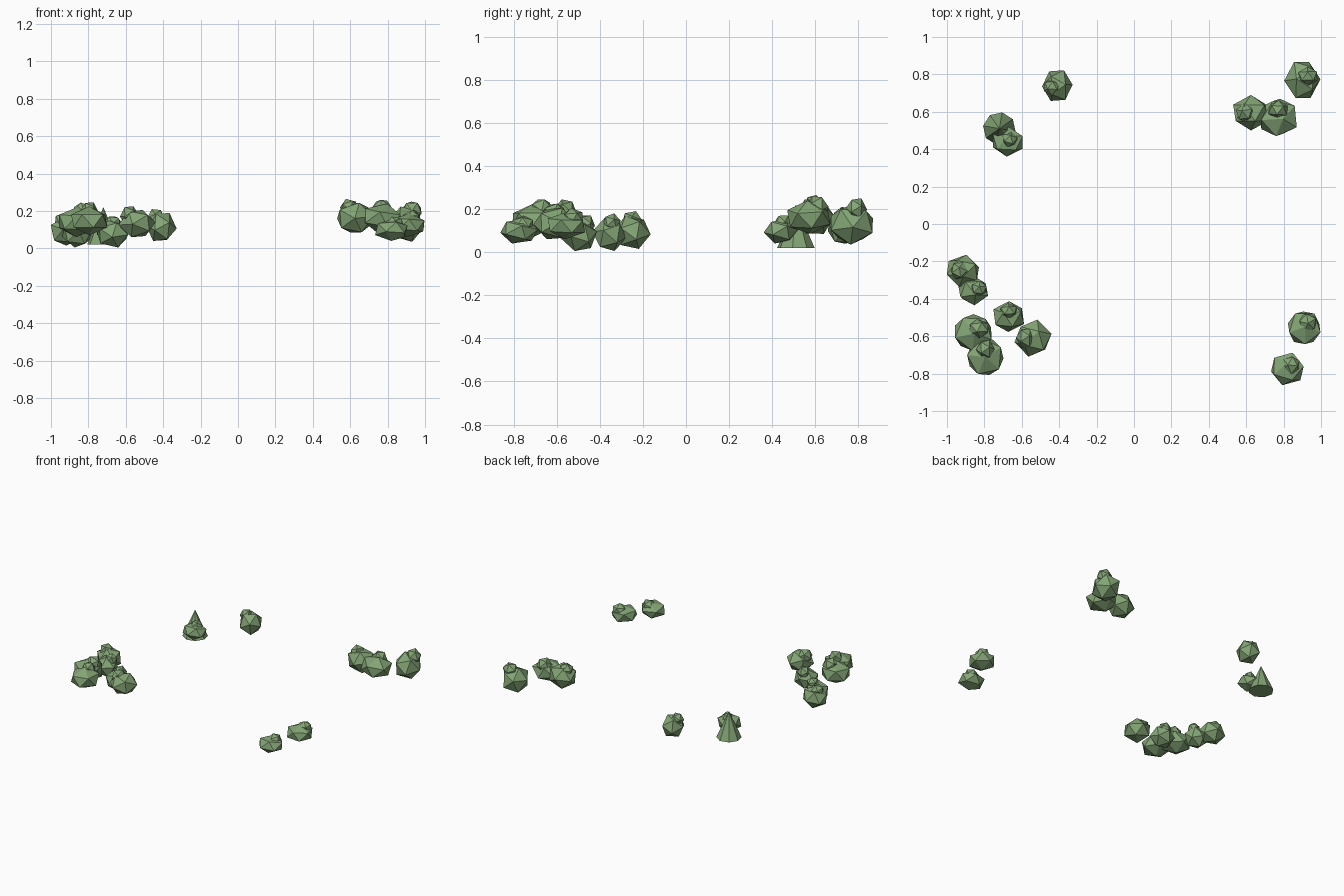
import bpy, bmesh, math, random
from mathutils import Matrix, Vector, Euler

cube = bpy.data.objects.get("Cube")
if cube:
    bpy.data.objects.remove(cube, do_unlink=True)
random.seed(7)

leaf = bpy.data.materials.new("sage_green")
leaf.use_nodes = True
colour = (0.23, 0.375, 0.18, 1)
leaf.diffuse_color = colour
bsdf = leaf.node_tree.nodes["Principled BSDF"]
bsdf.inputs["Base Color"].default_value = colour
bsdf.inputs["Roughness"].default_value = 0.9


def finish(bm, name):
    mesh = bpy.data.meshes.new(name)
    bm.to_mesh(mesh)
    bm.free()
    mesh.materials.append(leaf)
    obj = bpy.data.objects.new(name, mesh)
    bpy.context.collection.objects.link(obj)


def add_lump(bm, centre, radius, half_height):
    """Randomly turned icosahedron fitted to a width and height."""
    verts = bmesh.ops.create_icosphere(bm, subdivisions=1, radius=1)["verts"]
    turn = Euler([random.uniform(0, math.tau) for _ in range(3)]).to_matrix()
    bmesh.ops.rotate(bm, verts=verts, matrix=turn)
    reach = [max(abs(v.co[i]) for v in verts) for i in range(3)]
    fit = Vector((radius / reach[0], radius / reach[1], half_height / reach[2]))
    bmesh.ops.scale(bm, verts=verts, vec=fit)
    bmesh.ops.translate(bm, verts=verts, vec=centre)


def bush(name, x, y, radius, low, top, dx, dy):
    """Main clump with a smaller lump rising out of its crown."""
    bm = bmesh.new()
    half = (top - low) * 0.44
    add_lump(bm, (x, y, low + half), radius, half)
    small = radius * 0.52
    add_lump(bm, (x + dx, y + dy, top - small), small, small)
    finish(bm, name)


# Round bushes: x, y, radius, bottom, top, crown offset
bushes = [
    (-.41, .74, .082, .04, .21, -.03, -.01),
    (-.675, .44, .08, .04, .17, .01, .01),
    (-.915, -.25, .086, .015, .19, -.02, 0),
    (-.86, -.355, .08, .005, .18, .03, .01),
    (-.86, -.58, .098, .06, .245, .03, .02),
    (-.795, -.71, .097, .07, .245, 0, .04),
    (-.67, -.495, .082, .005, .17, 0, .03),
    (-.54, -.61, .099, .06, .225, -.04, 0),
    (.625, .595, .095, .085, .265, -.03, 0),
    (.77, .57, .1, .085, .26, 0, .04),
    (.9, .77, .097, .035, .25, .03, .02),
    (.91, -.555, .087, .06, .205, .02, .03),
    (.82, -.775, .087, .04, .17, .02, .02),
]
for i, spec in enumerate(bushes, 1):
    bush(f"bush_{i}", *spec)

# Pointed shrub
bm = bmesh.new()
bmesh.ops.create_cone(
    bm, segments=8, radius1=.088, radius2=0, depth=.2, cap_ends=True,
    matrix=Matrix.Translation((-.72, .51, .12)) @ Matrix.Rotation(math.radians(35), 4, "Z"))
finish(bm, "cone_shrub")
